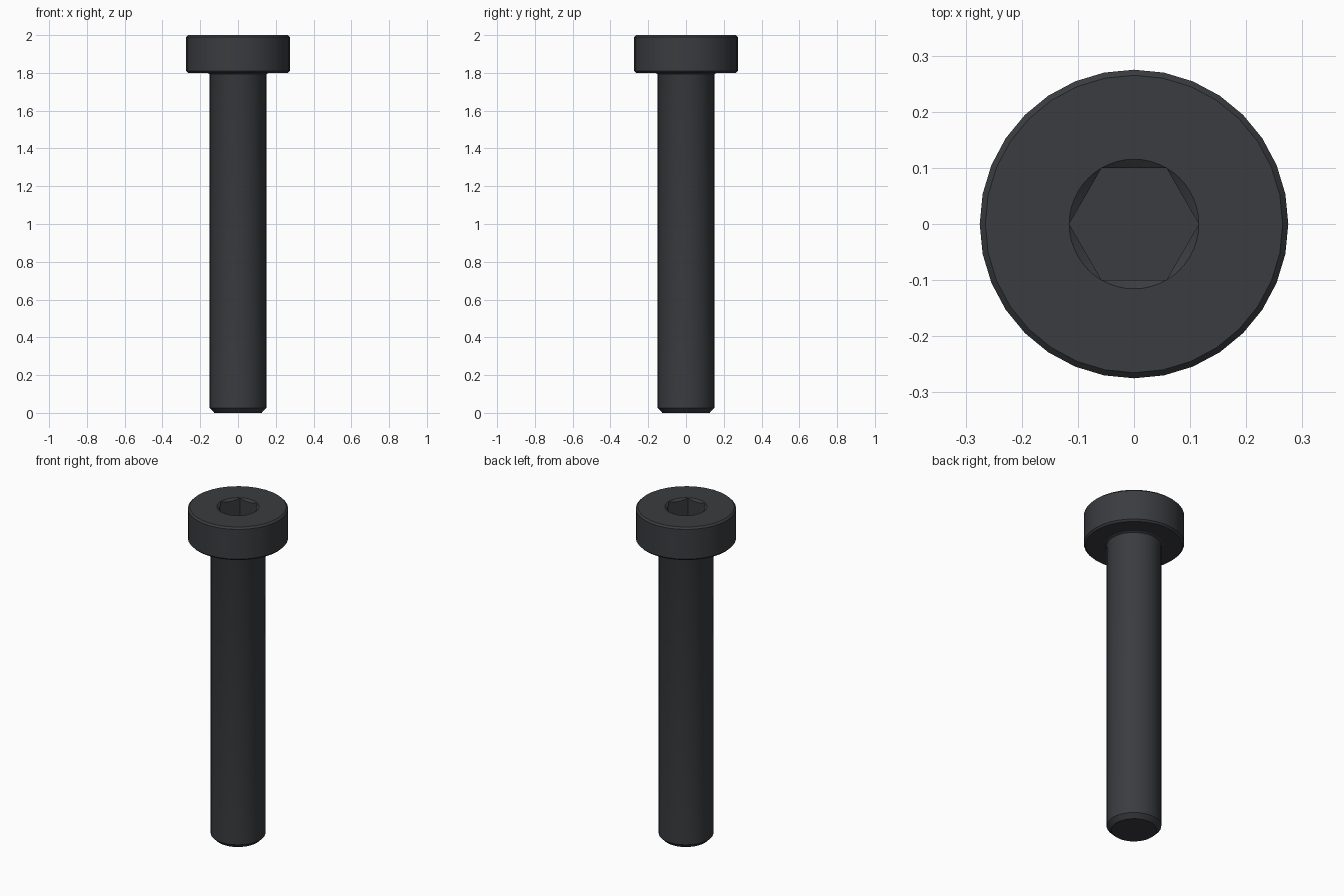
import bpy, bmesh
from math import sin, cos, pi, radians

if "Cube" in bpy.data.objects:
    bpy.data.objects.remove(bpy.data.objects["Cube"])

SIDES, SOCKET_SIDES = 32, 48
APOTHEM = 0.1
CORNER = APOTHEM / cos(pi / 6)

bm = bmesh.new()


def ring(n, radius, height):
    """Closed loop of vertices; radius and height are functions of the angle."""
    return [bm.verts.new((radius(a) * cos(a), radius(a) * sin(a), height(a)))
            for a in (2 * pi * i / n for i in range(n))]


def skin(a, b):
    n = len(a)
    for i in range(n):
        j = (i + 1) % n
        bm.faces.new((a[i], a[j], b[j], b[i]))


def hex_radius(a):
    return APOTHEM / cos((a % (pi / 3)) - pi / 6)


# Shank and head: (radius, z) outline from the tip up to the top face
outline = [(0.125, 0), (0.15, 0.025), (0.15, 1.787), (0.153, 1.795), (0.162, 1.8),
           (0.265, 1.8), (0.275, 1.81), (0.275, 1.99), (0.265, 2.0)]
outer = [ring(SIDES, lambda a, r=r: r, lambda a, z=z: z) for r, z in outline]
for lo, hi in zip(outer, outer[1:]):
    skin(lo, hi)
bm.faces.new(outer[0])

# Hex socket: round mouth, conical lead-in, six walls, flat floor
mouth = ring(SOCKET_SIDES, lambda a: CORNER, lambda a: 2.0)
lead = ring(SOCKET_SIDES, hex_radius,
            lambda a: 2.0 - 0.0005 - 0.7 * (CORNER - hex_radius(a)))
floor = ring(SOCKET_SIDES, hex_radius, lambda a: 1.85)
skin(mouth, lead)
skin(lead, floor)
bm.faces.new(floor)

# Flat annulus joining the head rim to the socket mouth
edges = []
for loop in (outer[-1], mouth):
    edges += [bm.edges.get((loop[i - 1], loop[i])) for i in range(len(loop))]
bmesh.ops.bridge_loops(bm, edges=edges)

bmesh.ops.recalc_face_normals(bm, faces=bm.faces[:])
mesh = bpy.data.meshes.new("cap_screw")
bm.to_mesh(mesh)
bm.free()
screw = bpy.data.objects.new("cap_screw", mesh)
bpy.context.collection.objects.link(screw)

# Black oxide steel
mat = bpy.data.materials.new("black_steel")
mat.diffuse_color = (0.042, 0.045, 0.05, 1)
mat.use_nodes = True
mat.node_tree.nodes["Principled BSDF"].inputs["Base Color"].default_value = mat.diffuse_color
mesh.materials.append(mat)

bpy.context.view_layer.objects.active = screw
screw.select_set(True)
bpy.ops.object.shade_smooth_by_angle(angle=radians(25))
